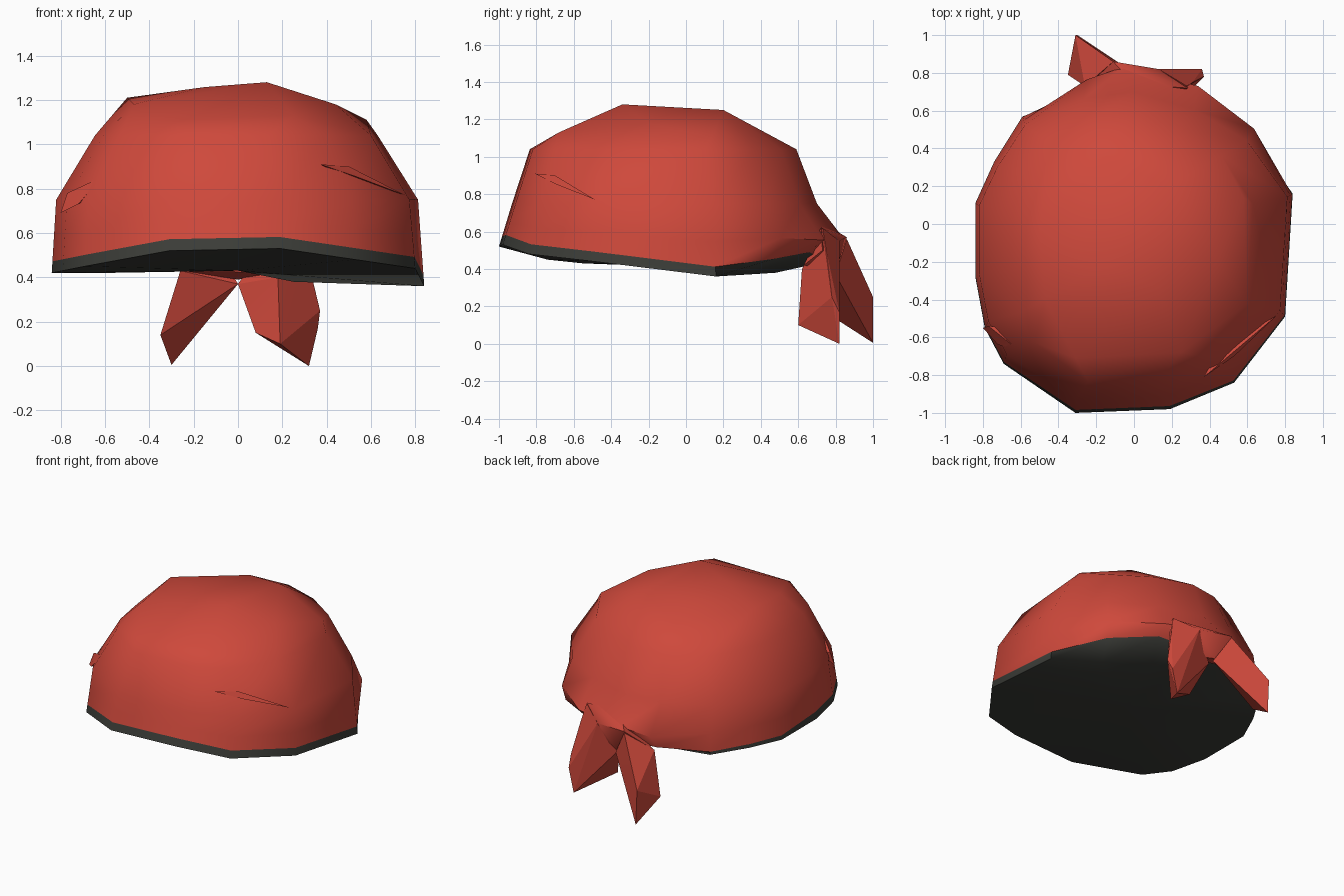
import bpy, bmesh, math

if "Cube" in bpy.data.objects:
    bpy.data.objects.remove(bpy.data.objects["Cube"])


def material(name, rgb):
    m = bpy.data.materials.new(name)
    m.diffuse_color = (*rgb, 1)
    m.use_nodes = True
    m.node_tree.nodes["Principled BSDF"].inputs["Base Color"].default_value = m.diffuse_color
    return m


RED = material("red cloth", (0.62, 0.066, 0.044))
DARK = material("dark lining", (0.045, 0.047, 0.04))


def finish(name, bm, mats, angle):
    bmesh.ops.recalc_face_normals(bm, faces=bm.faces[:])
    mesh = bpy.data.meshes.new(name)
    bm.to_mesh(mesh)
    bm.free()
    for m in mats:
        mesh.materials.append(m)
    ob = bpy.data.objects.new(name, mesh)
    bpy.context.collection.objects.link(ob)
    bpy.ops.object.select_all(action='DESELECT')
    ob.select_set(True)
    bpy.context.view_layer.objects.active = ob
    bpy.ops.object.shade_smooth_by_angle(angle=math.radians(angle))
    return ob


def hull(name, points, angle=15):
    """Faceted cloth piece spanned around a few corner points."""
    bm = bmesh.new()
    for p in points:
        bm.verts.new(p)
    bmesh.ops.convex_hull(bm, input=bm.verts[:])
    loose = [v for v in bm.verts if not v.link_faces]
    bmesh.ops.delete(bm, geom=loose, context='VERTS')
    return finish(name, bm, [RED], angle)


# Outline of the cap, counter-clockwise from the front left
outline = [(-.31, -1.0, .52), (.19, -.98, .53), (.53, -.84, .48), (.80, -.49, .44),
           (.84, .16, .36), (.62, .48, .375), (.33, .66, .395), (0, .76, .40),
           (-.27, .72, .43), (-.59, .57, .42), (-.74, .33, .42), (-.84, .11, .42),
           (-.84, -.28, .42), (-.79, -.55, .43), (-.69, -.74, .45)]
n = len(outline)

# Dome levels: x min, x max, y min, y max, height
levels = [(-.82, .812, -.93, .70, .75), (-.645, .63, -.835, .59, 1.04)]


def ring_at(x0, x1, y0, y1, z):
    return [(x0 + (x + .84) / 1.68 * (x1 - x0), y0 + (y + 1) / 1.76 * (y1 - y0), z)
            for x, y, _ in outline]


def mix(a, b, t):
    return tuple(p + (q - p) * t for p, q in zip(a, b))


upper, shoulder = [ring_at(*l) for l in levels]
heights = {8: .015, 9: .02, 10: .025, 11: .03}
band = [mix(a, b, heights.get(i, .052) / (b[2] - a[2]))
        for i, (a, b) in enumerate(zip(outline, upper))]
band[5], band[6], band[7] = (.625, .475, .455), (.345, .66, .49), (0, .75, .44)

# Lining tucks inward at the back right
rim = list(outline)
rim[5], rim[6], rim[7], rim[8] = (.54, .325, .37), (.25, .48, .38), (0, .60, .43), (-.27, .66, .43)

# Level pulled out to the knot, leaving an overhanging fold on the right
pulled = [mix(a, b, .4) for a, b in zip(band, upper)]
pulled[5] = (.635, .505, .565)
pulled[6] = (.34, .73, .555)
pulled[7] = (-.06, .83, .58)
pulled[8] = (-.25, .765, .53)

bm = bmesh.new()
rings = [[bm.verts.new(p) for p in pts]
         for pts in (rim, band, pulled, upper, shoulder)]
for k in range(len(rings) - 1):
    for i in range(n):
        j = (i + 1) % n
        f = bm.faces.new((rings[k][i], rings[k][j], rings[k + 1][j], rings[k + 1][i]))
        f.material_index = 1 if k == 0 else 0

# Irregular crown stretched over a few high points
crown = [bm.verts.new(p) for p in [
    (.13, -.34, 1.28), (.19, .20, 1.25), (-.15, -.22, 1.258), (-.50, -.05, 1.21),
    (-.31, -.71, 1.11), (.58, .14, 1.11), (.44, -.20, 1.18), (.25, -.68, 1.13),
    (-.47, -.40, 1.18), (-.15, .35, 1.165)]]
bmesh.ops.convex_hull(bm, input=rings[-1] + crown)
floor = [f for f in bm.faces if all(v in rings[-1] for v in f.verts)]
bmesh.ops.delete(bm, geom=floor, context='FACES_ONLY')
bmesh.ops.delete(bm, geom=[v for v in bm.verts if not v.link_faces], context='VERTS')

# Dark underside
under = bm.verts.new((0, -.1, .43))
for i in range(n):
    bm.faces.new((rings[0][(i + 1) % n], rings[0][i], under)).material_index = 1
finish("cap", bm, [RED, DARK], 50)

# Knot gathered at the back
hull("knot", [(-.25, .73, .43), (-.11, .86, .57), (0, .74, .64), (.13, .82, .55),
              (0, .80, .39), (.31, .73, .5), (.24, .63, .42), (.28, .72, .62)], 40)

# Two loose tails
hull("left_tail", [(-.11, .86, .56), (0, .80, .37), (-.26, .73, .43),
                   (-.35, .79, .14), (-.30, 1.0, .005), (-.31, 1.0, .25)])
hull("right_tail", [(.0, .76, .37), (.28, .73, .62), (.13, .82, .55), (.31, .75, .5),
                    (.18, .62, .40), (.19, .60, .10), (.08, .66, .15),
                    (.32, .82, 0), (.36, .82, .17), (.37, .78, .25)])

# Creases in the cloth
hull("right_front_fold", [(.37, -.81, .91), (.755, -.485, .77), (.50, -.70, .90),
                          (.53, -.70, .855), (.45, -.66, .87)])
hull("left_front_fold", [(-.62, -.66, .85), (-.80, -.55, .69), (-.77, -.54, .78),
                         (-.72, -.64, .73), (-.66, -.55, .76)])
